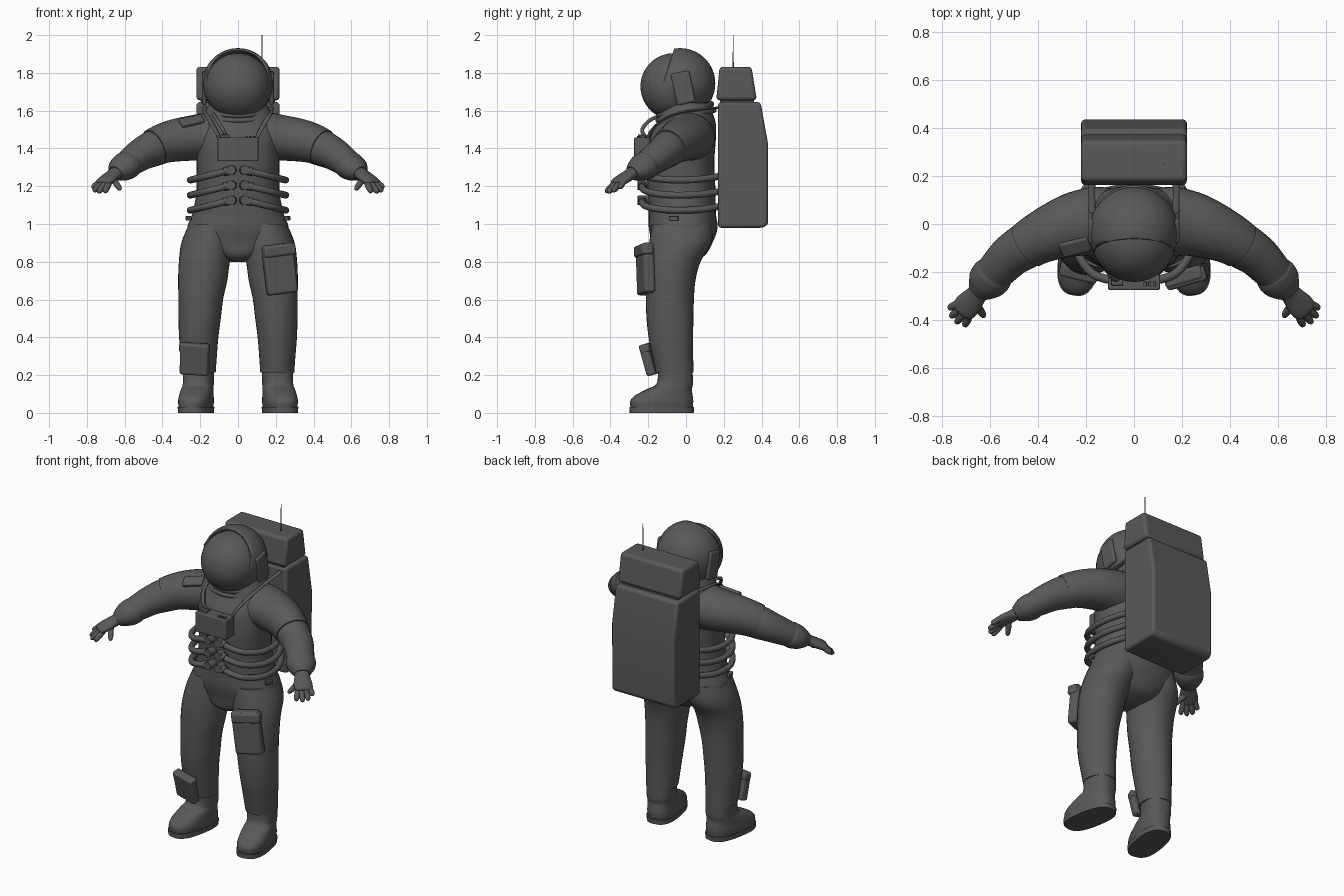
import bpy, bmesh, math
from mathutils import Vector, Matrix, Euler

if "Cube" in bpy.data.objects:
    bpy.data.objects.remove(bpy.data.objects["Cube"])

suit = bpy.data.materials.new("dark_grey")
suit.diffuse_color = (0.1, 0.1, 0.1, 1)
suit.use_nodes = True
suit.node_tree.nodes["Principled BSDF"].inputs["Base Color"].default_value = suit.diffuse_color


def finish(name, bm, mirror=False, bevel=0, angle=40):
    bmesh.ops.recalc_face_normals(bm, faces=bm.faces)
    me = bpy.data.meshes.new(name)
    bm.to_mesh(me)
    bm.free()
    ob = bpy.data.objects.new(name, me)
    bpy.context.collection.objects.link(ob)
    me.materials.append(suit)
    bpy.ops.object.select_all(action='DESELECT')
    ob.select_set(True)
    bpy.context.view_layer.objects.active = ob
    bpy.ops.object.shade_smooth_by_angle(angle=math.radians(angle))
    if bevel:
        m = ob.modifiers.new("bevel", 'BEVEL')
        m.width, m.segments = bevel, 3
    if mirror:
        ob.modifiers.new("mirror", 'MIRROR').use_mirror_merge = False
    return ob


def spline(rows, steps):
    """Smooth curve through rows of numbers."""
    out = []
    for i in range(len(rows) - 1):
        p = [rows[max(0, min(len(rows) - 1, i + k))] for k in (-1, 0, 1, 2)]
        for s in range(steps):
            t = s / steps
            out.append([0.5 * (2 * b + (c - a) * t + (2 * a - 5 * b + 4 * c - d) * t * t
                               + (3 * b - a - 3 * c + d) * t ** 3) for a, b, c, d in zip(*p)])
    return out + [list(rows[-1])]


def loft(name, rows, flat=False, steps=4, sides=32, power=1.0, xform=None, **kw):
    """Skin of rings (x, y, z, side radius, other radius); flat keeps rings level."""
    rows = spline(rows, steps)
    bm, rings = bmesh.new(), []
    for i, (x, y, z, a, b) in enumerate(rows):
        u, v = Vector((1, 0, 0)), Vector((0, 1, 0))
        if not flat:
            t = Vector(rows[min(i + 1, len(rows) - 1)][:3]) - Vector(rows[max(i - 1, 0)][:3])
            t.normalize()
            u = t.cross((0, 0, 1)).normalized()
            v = u.cross(t)
        ring = []
        for k in range(sides):
            c, s = math.cos(math.tau * k / sides), math.sin(math.tau * k / sides)
            c, s = (math.copysign(abs(q) ** power, q) for q in (c, s))
            ring.append(bm.verts.new(Vector((x, y, z)) + u * a * c + v * b * s))
        rings.append(ring)
    for r, q in zip(rings, rings[1:]):
        for k in range(sides):
            bm.faces.new((r[k], r[(k + 1) % sides], q[(k + 1) % sides], q[k]))
    bm.faces.new(rings[0])
    bm.faces.new(rings[-1])
    if xform:
        bm.transform(xform)
    return finish(name, bm, **kw)


def tube(name, pts, r, steps=6, sides=12, **kw):
    return loft(name, [(*p, r, r) for p in pts], steps=steps, sides=sides, **kw)


def box(name, loc, size, rot=(0, 0, 0), bevel=0.01, **kw):
    bm = bmesh.new()
    e = Euler([math.radians(a) for a in rot]).to_matrix().to_4x4()
    bmesh.ops.create_cube(bm, size=1, matrix=Matrix.Translation(loc) @ e @ Matrix.Diagonal((*size, 1)))
    return finish(name, bm, bevel=bevel, **kw)


def prism(name, profile, half, bevel):
    """Side profile (y, z) extended across x."""
    bm = bmesh.new()
    f = bm.faces.new([bm.verts.new((-half, y, z)) for y, z in profile])
    g = bmesh.ops.extrude_face_region(bm, geom=[f])
    bmesh.ops.translate(bm, vec=(2 * half, 0, 0),
                        verts=[v for v in g['geom'] if isinstance(v, bmesh.types.BMVert)])
    return finish(name, bm, bevel=bevel)


def ring(name, loc, rx, ry, r, tilt):
    """Level oval ring tilted about x."""
    bm = bmesh.new()
    n, m, grid = 48, 10, []
    for i in range(n):
        a = math.tau * i / n
        grid.append([bm.verts.new(((rx + r * math.cos(b)) * math.cos(a), (ry + r * math.cos(b)) * math.sin(a),
                                   r * math.sin(b))) for b in (math.tau * j / m for j in range(m))])
    for i in range(n):
        for j in range(m):
            p, q, k = grid[i], grid[(i + 1) % n], (j + 1) % m
            bm.faces.new((p[j], q[j], q[k], p[k]))
    bm.transform(Matrix.Translation(loc) @ Matrix.Rotation(math.radians(tilt), 4, 'X'))
    return finish(name, bm)


# Torso and hips
loft("torso", [(0, -.05, .80, .04, .06), (0, -.035, .83, .12, .13), (0, -.02, .90, .24, .16),
               (0, -.015, .98, .268, .182), (0, -.02, 1.06, .24, .178), (0, -.025, 1.2, .215, .18),
               (0, -.03, 1.33, .218, .18), (0, -.02, 1.45, .218, .178), (0, 0, 1.53, .205, .158),
               (0, 0, 1.59, .175, .142), (0, .005, 1.64, .15, .135)], flat=True, sides=48, power=.9)

# Legs
loft("leg", [(.14, -.02, 1.0, .12, .16), (.16, -.03, .9, .14, .165), (.178, -.065, .8, .135, .142),
             (.187, -.08, .7, .13, .13), (.197, -.085, .6, .118, .127), (.203, -.085, .5, .112, .124),
             (.208, -.08, .4, .104, .118), (.208, -.07, .3, .096, .108), (.208, -.06, .215, .09, .1)],
     flat=True, mirror=True)

# Boots, turned slightly outward around the heel
turn = Matrix.Translation((.205, -.03, 0)) @ Matrix.Rotation(math.radians(10), 4, 'Z')
loft("boot", [(0, -.1, .025, .084, .165), (0, -.1, .06, .088, .168), (0, -.09, .09, .086, .155),
              (0, -.06, .125, .083, .12), (0, -.03, .155, .08, .095), (0, -.027, .24, .082, .09)],
     flat=True, power=.8, xform=turn, mirror=True)
loft("boot_sole", [(0, -.1, 0, .087, .17), (0, -.1, .03, .089, .172)], flat=True, steps=1,
     power=.75, xform=turn, mirror=True)

# Arms: upper sleeve, forearm, cuff
loft("upper_sleeve", [(.06, .01, 1.45, .13, .12), (.15, .01, 1.46, .145, .13), (.24, 0, 1.455, .135, .12),
                      (.33, -.03, 1.443, .12, .113), (.40, -.062, 1.425, .107, .105),
                      (.445, -.09, 1.405, .1, .1)], mirror=True)
loft("forearm", [(.40, -.06, 1.42, .09, .09), (.45, -.09, 1.40, .096, .096), (.51, -.13, 1.37, .09, .086),
                 (.56, -.18, 1.335, .083, .077), (.605, -.23, 1.30, .074, .066)], mirror=True)
loft("cuff", [(.575, -.195, 1.325, .076, .07), (.59, -.215, 1.31, .086, .075), (.615, -.243, 1.293, .082, .068),
              (.633, -.265, 1.28, .066, .056), (.65, -.285, 1.268, .045, .04)], mirror=True)

# Gloves
loft("palm", [(.635, -.27, 1.28, .04, .035), (.66, -.30, 1.26, .045, .03), (.69, -.335, 1.238, .054, .027),
              (.715, -.362, 1.22, .05, .023), (.722, -.37, 1.214, .03, .012)], sides=20, mirror=True)
for i, (base, tip) in enumerate([((.735, -.332, 1.222), (.772, -.352, 1.19)),
                                 ((.722, -.352, 1.215), (.765, -.387, 1.172)),
                                 ((.705, -.372, 1.212), (.742, -.412, 1.165)),
                                 ((.685, -.38, 1.212), (.706, -.426, 1.167)),
                                 ((.662, -.325, 1.24), (.622, -.388, 1.18))]):
    a, b = Vector(base), Vector(tip)
    rows = [(*a.lerp(b, t), r, r) for t, r in ((-.3, .016), (.3, .0165), (.7, .0155), (.92, .011), (1, .003))]
    loft("thumb" if i == 4 else "finger", rows, steps=2, sides=12, mirror=True)

# Helmet: clear bubble, hood cut by a tilted plane, hood rim, ear covers
bm = bmesh.new()
bmesh.ops.create_uvsphere(bm, u_segments=48, v_segments=32, radius=.176,
                          matrix=Matrix.Translation((0, -.065, 1.728)))
finish("visor", bm)
bm = bmesh.new()
bmesh.ops.create_uvsphere(bm, u_segments=48, v_segments=32, radius=.187,
                          matrix=Matrix.Translation((0, -.032, 1.744)))
for co, no in (((0, -.11, 1.78), (0, -1, .32)), ((0, 0, 1.6), (0, 0, -1))):
    bmesh.ops.bisect_plane(bm, geom=bm.verts[:] + bm.edges[:] + bm.faces[:], plane_co=co,
                           plane_no=no, clear_outer=True)
hood = finish("helmet_hood", bm)
m = hood.modifiers.new("shell", 'SOLIDIFY')
m.thickness, m.offset = .012, -1
for s in (-1, 1):
    box("ear_cover", (s * .178, -.015, 1.72), (.024, .1, .17), (12, 0, 0), .011)

# Neck rings
ring("neck_ring", (0, -.005, 1.605), .145, .142, .016, 12)
ring("collar", (0, 0, 1.575), .165, .15, .014, 10)

# Backpack and aerial
prism("backpack", [(.17, .98), (.41, .98), (.435, 1.0), (.435, 1.42), (.395, 1.645), (.17, 1.645)], .22, .018)
prism("backpack_top", [(.16, 1.655), (.375, 1.655), (.347, 1.832), (.178, 1.832)], .22, .018)
box("backpack_joint", (0, .27, 1.65), (.39, .18, .04), bevel=.004)
bm = bmesh.new()
bmesh.ops.create_cone(bm, cap_ends=True, segments=8, radius1=.003, radius2=.002, depth=.18,
                      matrix=Matrix.Translation((.127, .25, 1.91)))
finish("aerial", bm)

# Shoulder straps
loft("shoulder_strap", [(.175, .2, 1.62, .014, .006), (.175, .08, 1.605, .014, .006), (.17, -.03, 1.59, .014, .006),
                        (.15, -.125, 1.55, .014, .006), (.115, -.185, 1.49, .014, .006),
                        (.09, -.205, 1.43, .014, .006)], sides=12, mirror=True)

# Chest control unit with knobs and hose
box("control_unit", (0, -.232, 1.395), (.215, .085, .125), bevel=.006)
box("control_switch", (-.07, -.235, 1.463), (.05, .04, .02), bevel=.004)
for x in (.045, .065, .085):
    box("control_button", (x, -.25, 1.459), (.012, .02, .012), bevel=.002)
tube("control_hose", [(-.06, -.215, 1.46), (-.08, -.232, 1.50), (-.11, -.19, 1.55), (-.13, -.12, 1.58)], .010)

# Waist hoses with front connectors
for z in (1.285, 1.205, 1.125):
    tube("waist_hose", [(.035, -.225, z), (.10, -.232, z - .015), (.18, -.20, z - .035), (.24, -.11, z - .05),
                        (.252, 0, z - .052), (.225, .10, z - .045), (.17, .19, z - .03)], .018, mirror=True)
    tube("hose_connector", [(.03, -.19, z), (.034, -.225, z), (.037, -.255, z)], .025, 2, 16, mirror=True)
    tube("hose_collar", [(.05, -.228, z - .003), (.075, -.231, z - .009)], .023, 1, 16, mirror=True)

# Pockets and small hip tabs
box("thigh_pocket", (.22, -.215, .762), (.165, .06, .265), (0, -7, 16), .014)
box("thigh_pocket_flap", (.217, -.225, .86), (.172, .062, .06), (0, -7, 16), .012)
box("shin_pocket", (-.23, -.19, .285), (.155, .05, .17), (15, 4, -14), .012)
box("shin_pocket_flap", (-.23, -.202, .345), (.162, .052, .045), (15, 4, -14), .01)
box("shoulder_pocket", (-.245, -.095, 1.545), (.125, .065, .025), (30, -12, 14), .008)
box("hip_tab", (.262, -.065, 1.03), (.02, .05, .025), (0, 0, -14), .004, mirror=True)
